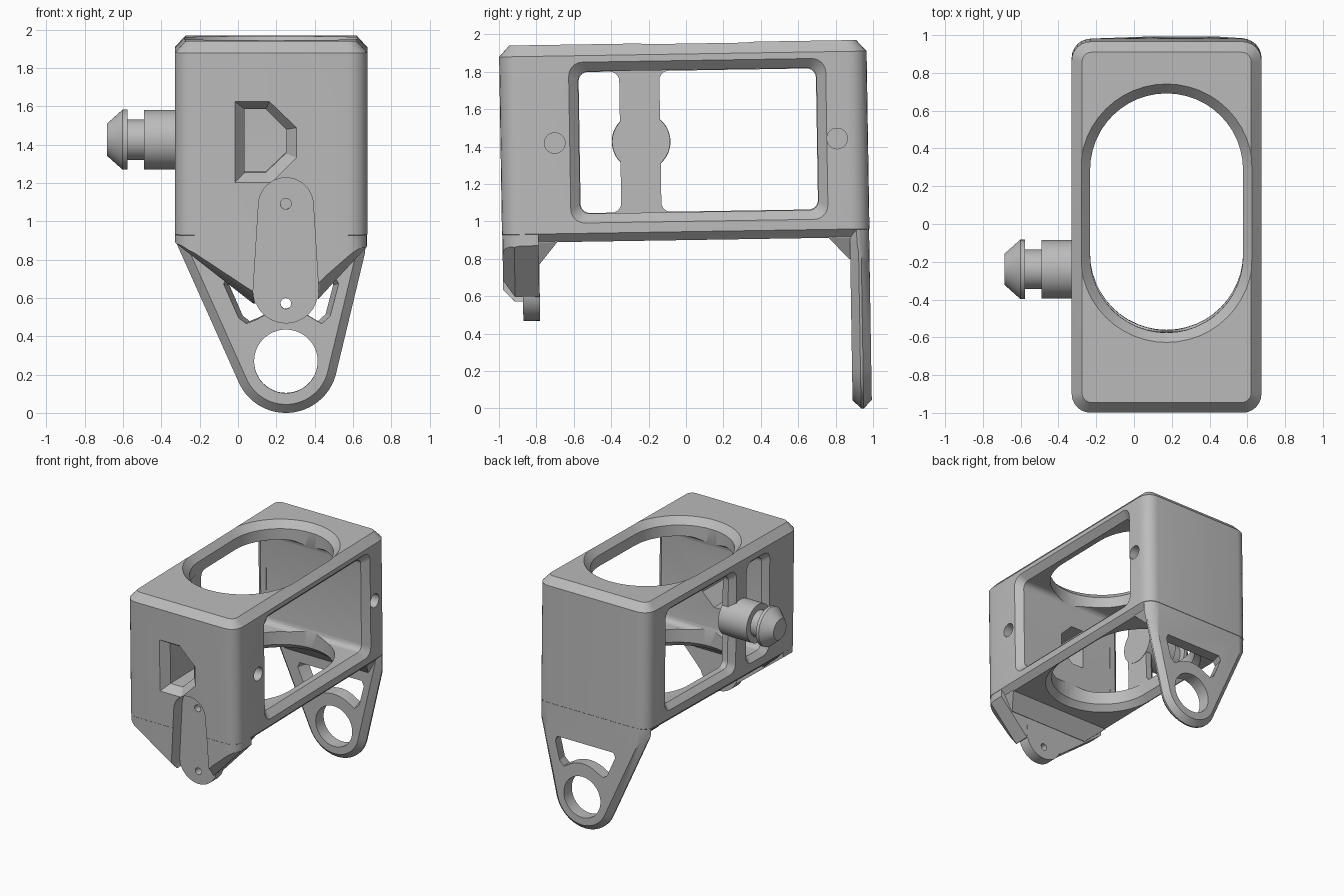
import bpy
import bmesh
from math import cos, sin, pi
from mathutils import Matrix
from mathutils.geometry import convex_hull_2d

cube = bpy.data.objects.get("Cube")
if cube:
    bpy.data.objects.remove(cube, do_unlink=True)

grey = bpy.data.materials.new("machined_grey")
grey.use_nodes = True
colour = (0.5, 0.5, 0.5, 1)
grey.diffuse_color = colour
grey.node_tree.nodes["Principled BSDF"].inputs["Base Color"].default_value = colour


# ---- outline helpers (2D) ----
def circle(a, b, r, n=48):
    return [(a + r * cos(2 * pi * i / n), b + r * sin(2 * pi * i / n)) for i in range(n)]


def rounded(a0, a1, b0, b1, r, grow=0.0, n=6):
    a0, a1, b0, b1 = a0 - grow, a1 + grow, b0 - grow, b1 + grow
    corners = [(a1 - r, b1 - r), (a0 + r, b1 - r), (a0 + r, b0 + r), (a1 - r, b0 + r)]
    return [(a + r * cos(pi / 2 * (k + i / n)), b + r * sin(pi / 2 * (k + i / n)))
            for k, (a, b) in enumerate(corners) for i in range(n + 1)]


def hull(points):
    return [points[i] for i in convex_hull_2d(points)]


# ---- solid helpers ----
def loft(name, axis, rings, chamfer=0.0):
    """Skin a list of (outline, distance along axis) into a closed solid."""
    place = {"x": lambda a, b, d: (d, a, b),
             "y": lambda a, b, d: (a, d, b),
             "z": lambda a, b, d: (a, b, d)}[axis]
    bm = bmesh.new()
    loops = [[bm.verts.new(place(a, b, d)) for a, b in pts] for pts, d in rings]
    caps = [bm.faces.new(loops[0]), bm.faces.new(loops[-1])]
    n = len(loops[0])
    for lo, hi in zip(loops, loops[1:]):
        for i in range(n):
            j = (i + 1) % n
            bm.faces.new((lo[i], lo[j], hi[j], hi[i]))
    bmesh.ops.recalc_face_normals(bm, faces=bm.faces)
    if chamfer:
        rim = list({e for f in caps for e in f.edges})
        bmesh.ops.bevel(bm, geom=rim, offset=chamfer, segments=1, affect="EDGES")
    mesh = bpy.data.meshes.new(name)
    bm.to_mesh(mesh)
    bm.free()
    obj = bpy.data.objects.new(name, mesh)
    mesh.materials.append(grey)
    bpy.context.collection.objects.link(obj)
    return obj


def combine(target, tool, operation):
    mod = target.modifiers.new("combine", "BOOLEAN")
    mod.operation, mod.solver, mod.object = operation, "EXACT", tool
    bpy.context.view_layer.objects.active = target
    bpy.ops.object.modifier_apply(modifier=mod.name)
    bpy.data.objects.remove(tool, do_unlink=True)


def cut(name, axis, rings):
    combine(body, loft(name, axis, rings), "DIFFERENCE")


X0, X1, Y0, Y1 = -0.33, 0.675, -0.985, 0.98


def plan(grow, r):
    return rounded(X0, X1, Y0, Y1, r, grow)


def trim_to_plan(obj):
    column = loft("column", "z", [(plan(-0.002, 0.1), -0.2), (plan(-0.002, 0.1), 1.5)])
    combine(obj, column, "INTERSECT")


# ---- main block with chamfered top and bottom rims ----
body = loft("bracket_body", "z", [(plan(-0.045, 0.06), 0.9), (plan(0, 0.1), 0.945),
                                  (plan(0, 0.1), 1.895), (plan(-0.055, 0.05), 1.955)])

# ---- front apron, tapering down ----
apron_face = [(X0, 1.05), (X0, 0.925), (0.08, 0.655), (0.43, 0.71), (X1, 0.925), (X1, 1.05)]
apron_rear = [(X0, 1.05), (X0, 0.905), (0.08, 0.585), (0.42, 0.61), (X1, 0.885), (X1, 1.05)]
apron = loft("apron", "y", [(apron_face, -0.99), (apron_rear, -0.92), (apron_rear, -0.79)])
trim_to_plan(apron)
combine(body, apron, "UNION")

# ---- rear hanging tab with eye ----
EYE = (0.25, 0.255)
outline = hull([(X0, 1.05), (X0, 0.89), (X1, 0.87), (X1, 1.05)] + circle(*EYE, 0.27, 64))
tab = loft("tab", "y", [(outline, 0.875), (outline, 0.979)], chamfer=0.045)
trim_to_plan(tab)
combine(body, tab, "UNION")

# ---- sloping webs where apron and tab meet the floor ----
for y_wall, y_floor, y_in in ((-0.8, -0.69, -0.785), (0.89, 0.76, 0.87)):
    low = [(-0.16, y_wall), (0.57, y_wall), (0.57, y_in), (-0.16, y_in)]
    high = [(-0.29, y_wall), (0.635, y_wall), (0.635, y_floor), (-0.29, y_floor)]
    top = [(a, b) for a, b in high]
    combine(body, loft("web", "z", [(low, 0.785), (high, 0.9), (top, 0.93)]), "UNION")


# ---- inner chamber opening through the +x wall ----
def window(y0, y1, grow, trim=0.0):
    return rounded(y0, y1, 1.05 + trim, 1.81 - trim, 0.05 + grow * 0.5, grow)


cut("chamber", "x", [(window(-0.565, 0.71, 0), -0.235), (window(-0.565, 0.71, 0), 0.625),
                     (window(-0.565, 0.71, 0.06), 0.685)])

# ---- two windows in the -x wall, leaving a strip for the peg ----
for y0, y1 in ((-0.562, -0.345), (-0.13, 0.707)):
    cut("side_window", "x", [(window(y0, y1, 0.05, 0.003), -0.34),
                             (window(y0, y1, 0, 0.003), -0.285),
                             (window(y0, y1, 0, 0.003), -0.2)])


# ---- oblong opening through roof and floor ----
def oblong(grow):
    return rounded(-0.2325, 0.5775, -0.561, 0.706, 0.4049 + grow, grow, n=12)


cut("oblong", "z", [(oblong(0.06), 0.885), (oblong(0), 0.945),
                    (oblong(0), 1.9), (oblong(0.06), 1.965)])

# ---- D-shaped port in the front ----
port_out = [(-0.02, 1.215), (-0.02, 1.645), (0.165, 1.645), (0.31, 1.505), (0.31, 1.345), (0.18, 1.215)]
port_in = [(0.035, 1.27), (0.035, 1.6), (0.145, 1.6), (0.25, 1.495), (0.25, 1.37), (0.145, 1.27)]
cut("port", "y", [(port_out, -0.99), (port_in, -0.92), (port_in, -0.5)])


# ---- recessed tongue on the front ----
def tongue(shrink):
    return hull(circle(0.25, 1.1, 0.143 - shrink) + circle(0.25, 0.65, 0.171 - shrink))


cut("tongue_recess", "y", [(tongue(0), -1.1), (tongue(0), -0.875)])
combine(body, loft("tongue", "y", [(tongue(0.002), -0.878), (tongue(0.002), -0.788)]), "UNION")
for z, depth in ((1.105, -0.82), (0.585, -0.7)):
    hole = circle(0.25, z, 0.028, 24)
    cut("tongue_hole", "y", [(hole, -0.95), (hole, depth)])

# ---- tab openings: round eye and arched slot above it ----
eye = circle(*EYE, 0.166)
cut("eye", "y", [(eye, 0.8), (eye, 1.1)])
arch = [(EYE[0] + 0.265 * sin(t), EYE[1] + 0.265 * cos(t))
        for t in (-0.6 + 0.12 * i for i in range(11))]
slot = [(-0.06, 0.7), (-0.08, 0.66), (0.0, 0.48), (0.04, 0.45)] + arch
slot += [(0.44, 0.45), (0.485, 0.49), (0.53, 0.66), (0.51, 0.7)]
slot_rear = [(0.23 + (a - 0.23) * 0.88, 0.6 + (b - 0.6) * 0.9) for a, b in slot]
cut("slot", "y", [(slot, 0.86), (slot_rear, 0.99)])

# ---- blind holes beside the +x window ----
for y in (-0.695, 0.815):
    dot = circle(y, 1.43, 0.055, 32)
    cut("blind_hole", "x", [(dot, 0.6), (dot, 0.7)])

# ---- grooved peg on the -x side ----
steps = [(-0.232, 0.155), (-0.49, 0.155), (-0.49, 0.105), (-0.577, 0.105),
         (-0.577, 0.157), (-0.602, 0.157), (-0.685, 0.083)]
peg = loft("side_peg", "x", [(circle(-0.233, 1.43, r), x) for x, r in steps])

# ---- slight forward lean, then shading ----
lean = Matrix.Translation((0, 0, 1)) @ Matrix.Rotation(0.016, 4, "X") @ Matrix.Translation((0, 0, -1))
for obj in (body, peg):
    obj.data.transform(lean)
    bpy.ops.object.select_all(action="DESELECT")
    obj.select_set(True)
    bpy.context.view_layer.objects.active = obj
    bpy.ops.object.shade_smooth_by_angle(angle=0.5)
